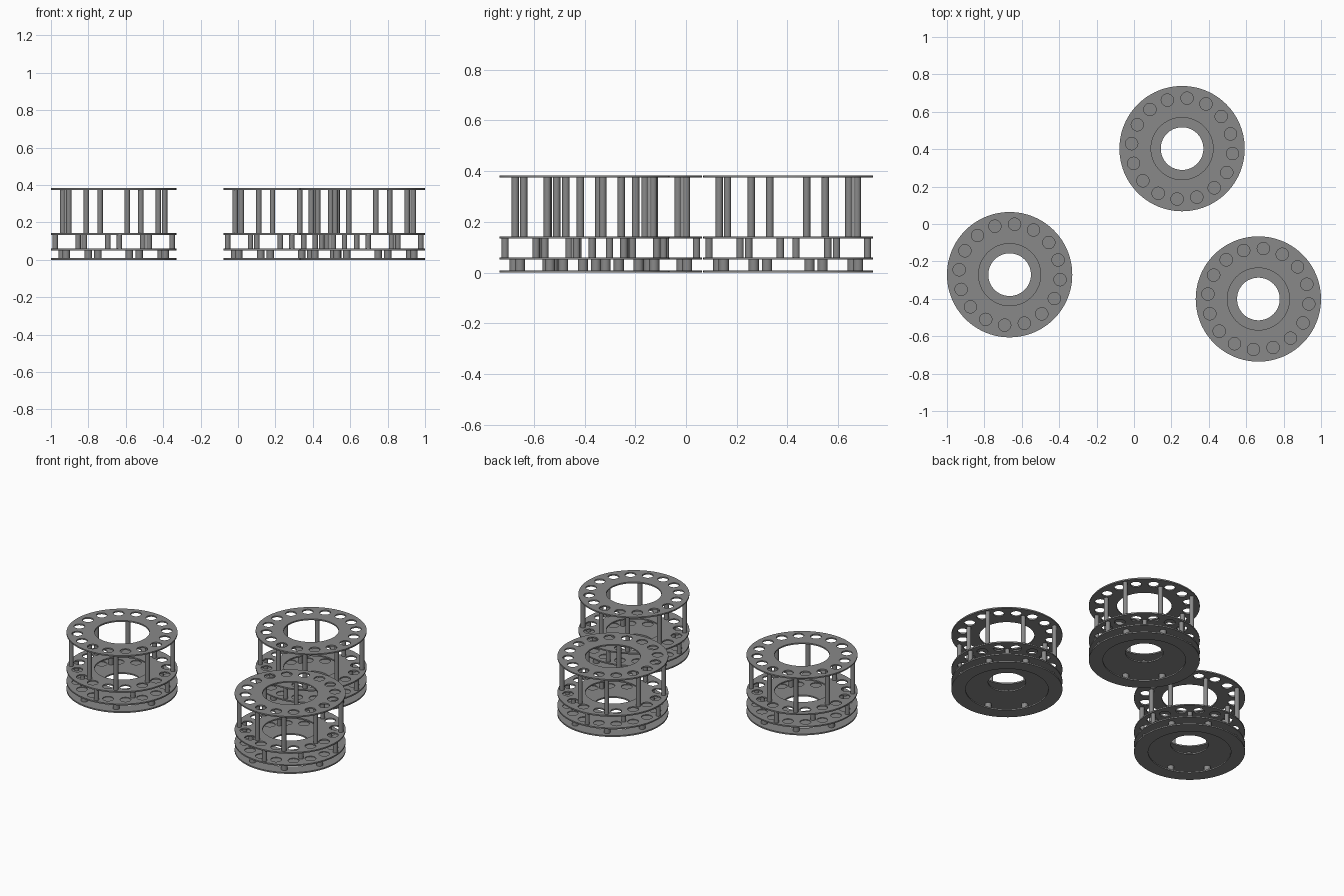
import bpy, bmesh, math
from mathutils import Vector

if "Cube" in bpy.data.objects:
    bpy.data.objects.remove(bpy.data.objects["Cube"])

R = 0.335           # plate radius
T = 0.009           # plate thickness
HOLES = 16
HOLE_R = 0.033
HOLE_CIRCLE = 0.271
HOLE_PHASE = 16.875
GAP_PHASE = 5.625   # angle of the webs between holes

# dark grey finish
grey = bpy.data.materials.new("dark_grey")
grey.diffuse_color = (0.25, 0.25, 0.25, 1)
grey.use_nodes = True
grey.node_tree.nodes["Principled BSDF"].inputs["Base Color"].default_value = grey.diffuse_color


def polar(r, deg):
    a = math.radians(deg)
    return r * math.cos(a), r * math.sin(a)


def hole_centres():
    return [polar(HOLE_CIRCLE, HOLE_PHASE + 360 * i / HOLES) for i in range(HOLES)]


def finish(obj):
    bpy.ops.object.select_all(action='DESELECT')
    obj.select_set(True)
    bpy.context.view_layer.objects.active = obj
    bpy.ops.object.shade_smooth_by_angle(angle=math.radians(30))


# several upright cylinders in one mesh
def cylinders_mesh(name, centres, rad, z0, z1, segments=20):
    bm = bmesh.new()
    for x, y in centres:
        res = bmesh.ops.create_cone(bm, cap_ends=True, segments=segments,
                                    radius1=rad, radius2=rad, depth=z1 - z0)
        bmesh.ops.translate(bm, verts=res['verts'],
                            vec=Vector((x, y, (z0 + z1) / 2)))
    me = bpy.data.meshes.new(name)
    bm.to_mesh(me)
    bm.free()
    return me


# flat ring plate: sockets are none, "through" or shallow "recess"
def plate_mesh(name, inner, sockets=None):
    cu = bpy.data.curves.new(name, 'CURVE')
    cu.dimensions = '2D'
    cu.fill_mode = 'BOTH'
    cu.extrude = T / 2

    def circle(cx, cy, r, n):
        s = cu.splines.new('POLY')
        s.points.add(n - 1)
        for i, p in enumerate(s.points):
            x, y = polar(r, 360 * i / n)
            p.co = (cx + x, cy + y, 0, 1)
        s.use_cyclic_u = True

    circle(0, 0, R, 96)
    circle(0, 0, inner, 64)
    if sockets == "through":
        for x, y in hole_centres():
            circle(x, y, HOLE_R, 28)
    tmp = bpy.data.objects.new(name + "_tmp", cu)
    bpy.context.collection.objects.link(tmp)
    dg = bpy.context.evaluated_depsgraph_get()
    me = bpy.data.meshes.new_from_object(tmp.evaluated_get(dg))
    bpy.data.objects.remove(tmp)
    bm = bmesh.new()
    bm.from_mesh(me)
    bmesh.ops.remove_doubles(bm, verts=bm.verts, dist=1e-5)
    bmesh.ops.recalc_face_normals(bm, faces=bm.faces)
    bm.to_mesh(me)
    bm.free()
    me.name = name
    return cut_recesses(me) if sockets == "recess" else me


# shallow seats sunk into the upper face
def cut_recesses(me):
    cutter = bpy.data.objects.new("recess_cutter", cylinders_mesh(
        "recess_cutter", hole_centres(), HOLE_R, 0.0, T, 28))
    body = bpy.data.objects.new("recess_body", me)
    cutter.hide_render = True
    for ob in (cutter, body):
        bpy.context.collection.objects.link(ob)
    mod = body.modifiers.new("recess", 'BOOLEAN')
    mod.operation = 'DIFFERENCE'
    mod.solver = 'EXACT'
    mod.object = cutter
    dg = bpy.context.evaluated_depsgraph_get()
    out = bpy.data.meshes.new_from_object(body.evaluated_get(dg))
    bpy.data.objects.remove(body)
    bpy.data.objects.remove(cutter)
    return out


# eight upright posts, alternating between an outer and an inner circle
def posts_mesh(name, z0, z1, phase, r_out, r_in, rad):
    centres = [polar(r_in if i % 2 else r_out, phase + 45 * i) for i in range(8)]
    return cylinders_mesh(name, centres, rad, z0, z1)


# plate heights (undersides), bottom to top
Z = [0.0, 0.051, 0.134, 0.374]

parts = [
    ("base_ring", plate_mesh("base_ring", 0.25), Z[0] + T / 2),
    ("support_plate", plate_mesh("support_plate", 0.114, "recess"), Z[1] + T / 2),
    ("middle_socket_plate", plate_mesh("middle_socket_plate", 0.166, "through"), Z[2] + T / 2),
    ("top_socket_plate", plate_mesh("top_socket_plate", 0.166, "through"), Z[3] + T / 2),
    ("base_spacers", posts_mesh("base_spacers", Z[0] + T, Z[1],
                                GAP_PHASE + 22.5, 0.288, 0.288, 0.020), 0),
    ("middle_spacers", posts_mesh("middle_spacers", Z[1] + T, Z[2],
                                  GAP_PHASE, 0.314, 0.246, 0.0145), 0),
    ("upper_posts", posts_mesh("upper_posts", Z[2] + T, Z[3],
                               GAP_PHASE + 22.5, 0.309, 0.250, 0.0145), 0),
]
for _, me, _ in parts:
    me.materials.clear()
    me.materials.append(grey)

# three identical racks
racks = [("left", -0.665, -0.271), ("back", 0.257, 0.403), ("right", 0.665, -0.401)]
for side, x, y in racks:
    for name, me, z in parts:
        ob = bpy.data.objects.new(f"{side}_rack_{name}", me)
        ob.location = (x, y, z)
        bpy.context.collection.objects.link(ob)
        finish(ob)
